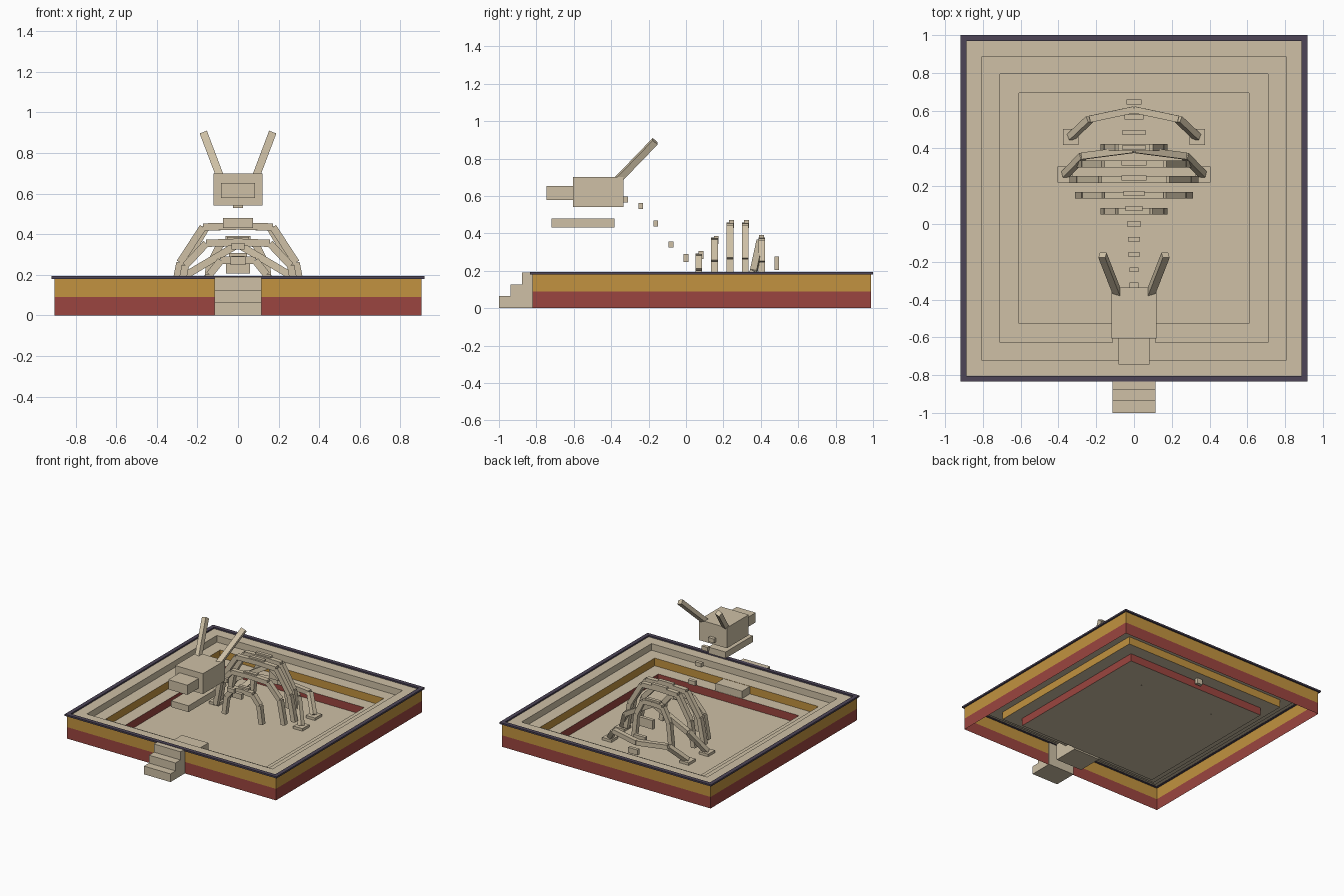
import bpy, bmesh, math
from mathutils import Vector, Matrix

if "Cube" in bpy.data.objects:
    bpy.data.objects.remove(bpy.data.objects["Cube"])

def mat(name, c):
    m = bpy.data.materials.new(name)
    m.diffuse_color = (*c, 1)
    m.use_nodes = True
    m.node_tree.nodes["Principled BSDF"].inputs["Base Color"].default_value = m.diffuse_color
    return m

SAND = mat("sand bone", (0.62, 0.53, 0.38))
OCHRE = mat("ochre soil", (0.54, 0.29, 0.05))
RED = mat("red clay", (0.33, 0.06, 0.05))
DARK = mat("dark purple trim", (0.075, 0.06, 0.095))
MATS = [SAND, OCHRE, RED, DARK]
CY = 0.083  # centre of the pit in y

def finish(name, bm, mats):
    me = bpy.data.meshes.new(name)
    bm.to_mesh(me)
    bm.free()
    for m in mats:
        me.materials.append(m)
    ob = bpy.data.objects.new(name, me)
    bpy.context.collection.objects.link(ob)
    return ob

def square_loft(name, prof, ids, mats, closed=False, cap=False):
    """Loft square loops (half size, z); ids colour each band."""
    bm = bmesh.new()
    loops = [[bm.verts.new((sx * h, CY + sy * h, z))
              for sx, sy in ((-1, -1), (1, -1), (1, 1), (-1, 1))] for h, z in prof]
    n = len(loops)
    for k in range(n if closed else n - 1):
        a, b = loops[k], loops[(k + 1) % n]
        for i in range(4):
            j = (i + 1) % 4
            bm.faces.new((a[i], a[j], b[j], b[i])).material_index = ids[k]
    if cap:
        bm.faces.new(loops[-1]).material_index = 0
    return finish(name, bm, mats)

def add_box(bm, lo, hi):
    lo, hi = Vector(lo), Vector(hi)
    c, s = (lo + hi) / 2, hi - lo
    bmesh.ops.create_cube(bm, size=1, matrix=Matrix.Translation(c) @ Matrix.Diagonal((*s, 1)))

def box(name, lo, hi):
    bm = bmesh.new()
    add_box(bm, lo, hi)
    return finish(name, bm, [SAND])

def add_bar(bm, a, b, w, d):
    """Square bar from a to b; w across, d along the y-ish side."""
    a, b = Vector(a), Vector(b)
    z = (b - a).normalized()
    x = Vector((0, 1, 0)).cross(z).normalized()
    y = z.cross(x)
    rot = Matrix((x, y, z)).transposed().to_4x4()
    bmesh.ops.create_cube(bm, size=1, matrix=Matrix.Translation((a + b) / 2) @ rot
                          @ Matrix.Diagonal((w, d, (b - a).length, 1)))

def mirrored_path(bm, pts, w, d):
    for s in (-1, 1):
        q = [(s * x, y, z) for x, y, z in pts]
        for a, b in zip(q, q[1:]):
            add_bar(bm, a, b, w, d)

# Layered outer wall and stepped pit, open underneath
square_loft("dig_pit",
            [(0.905, 0), (0.905, 0.09), (0.905, 0.182), (0.805, 0.182), (0.805, 0.13),
             (0.71, 0.13), (0.71, 0.07), (0.61, 0.07), (0.61, 0.01)],
            [2, 1, 0, 0, 0, 1, 0, 2], MATS, cap=True)

# Dark rim
square_loft("rim", [(0.918, 0.18), (0.918, 0.193), (0.887, 0.193), (0.887, 0.18)],
            [0] * 4, [DARK], closed=True)

# Entry steps outside and step block inside
bm = bmesh.new()
for i, z in enumerate((0.064, 0.126, 0.19)):
    add_box(bm, (-0.115, -1 + 0.062 * i, 0), (0.115, -0.938 + 0.062 * i, z))
finish("entry_steps", bm, [SAND])
box("inner_step", (-0.115, -0.73, 0), (0.115, -0.53, 0.128))

# Skull, snout and jaw
box("skull", (-0.12, -0.605, 0.54), (0.12, -0.335, 0.70))
box("snout", (-0.083, -0.745, 0.577), (0.083, -0.6, 0.653))
box("jaw", (-0.075, -0.72, 0.43), (0.075, -0.383, 0.48))

# Horns
bm = bmesh.new()
mirrored_path(bm, [(0.085, -0.375, 0.675), (0.167, -0.165, 0.892)], 0.038, 0.035)
finish("horns", bm, [SAND])

# Spine: (height, half width) every 0.08 along y
spine = [(0.58, 0.025), (0.545, 0.025), (0.452, 0.028), (0.34, 0.032), (0.268, 0.038),
         (0.285, 0.045), (0.365, 0.055), (0.45, 0.065), (0.45, 0.065), (0.37, 0.062),
         (0.24, 0.06), (0.15, 0.05), (0.08, 0.04), (0.045, 0.025)]
bm = bmesh.new()
for i, (z, w) in enumerate(spine):
    y = -0.323 + 0.0808 * i
    h = 0.035 if i == 10 else 0.016 if i < 4 else 0.021
    add_box(bm, (-w, y - 0.013, z - h), (w, y + 0.013, z + h))
finish("spine", bm, [SAND])

# Ribs: (y, half width, top height, elbow height)
for i, (y, r, h, e) in enumerate([(0.068, 0.16, 0.275, 0.2), (0.152, 0.295, 0.36, 0.245),
                                  (0.235, 0.325, 0.44, 0.26), (0.317, 0.295, 0.44, 0.26),
                                  (0.405, 0.16, 0.36, 0.245)]):
    bm = bmesh.new()
    mirrored_path(bm, [(0, y, h), (0.53 * r, y, h - 0.005), (0.88 * r, y, e),
                       (r, y, 0.06)], 0.036, 0.036)
    finish(f"rib_{i + 1}", bm, [SAND])

# Limbs and flat feet
for name, pts in (("front_limbs", [(0, 0.395, 0.35), (0.27, 0.36, 0.19), (0.365, 0.262, 0.025)]),
                  ("hind_limbs", [(0, 0.605, 0.13), (0.235, 0.555, 0.14), (0.335, 0.46, 0.025)])):
    bm = bmesh.new()
    mirrored_path(bm, pts, 0.036, 0.036)
    fx, fy, _ = pts[-1]
    for s in (-1, 1):
        add_box(bm, (s * fx - 0.04, fy - 0.042, 0.01), (s * fx + 0.04, fy + 0.042, 0.03))
    finish(name, bm, [SAND])
